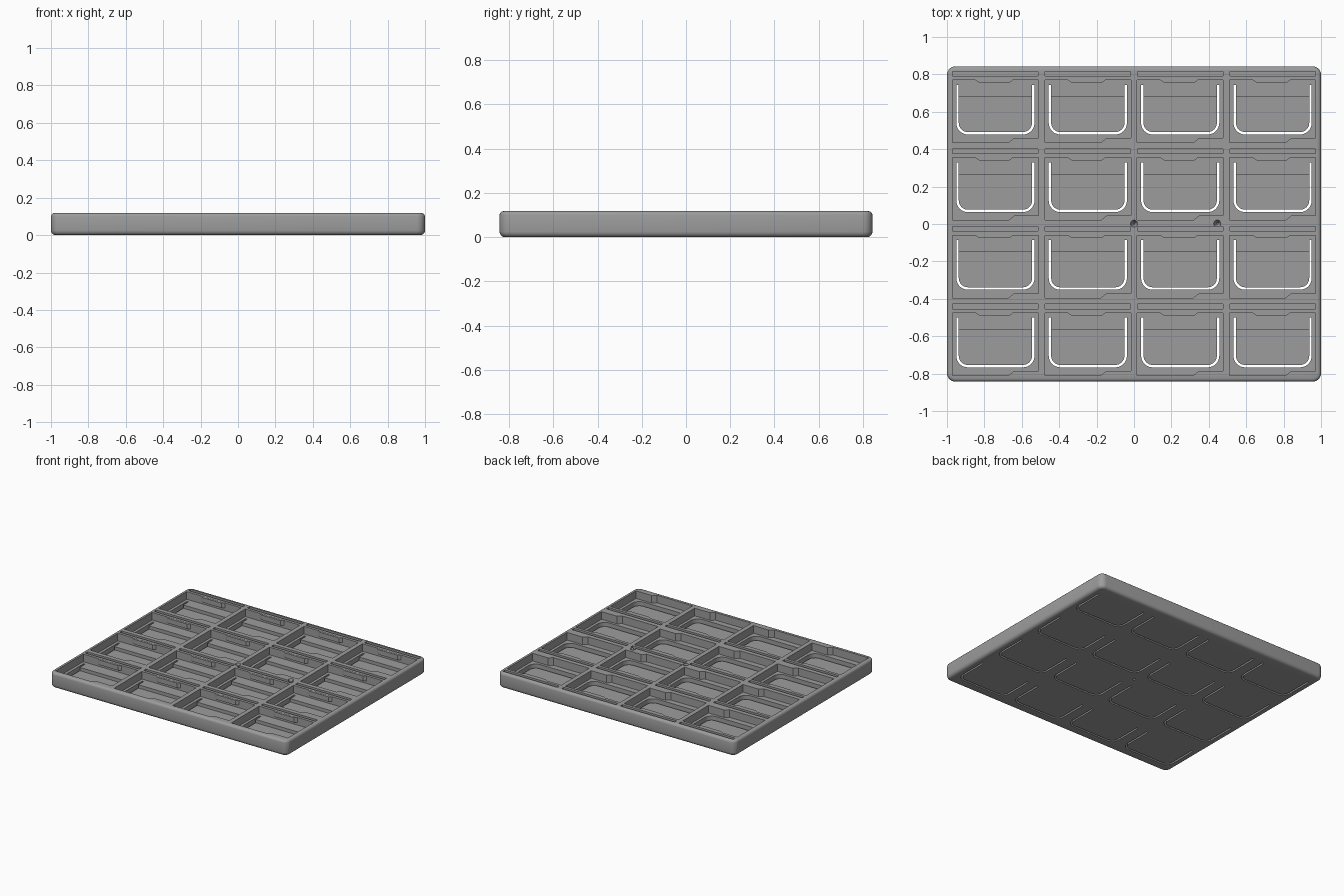
import bpy, bmesh, math

if "Cube" in bpy.data.objects:
    bpy.data.objects.remove(bpy.data.objects["Cube"])

PITCH_X, PITCH_Y = 0.494, 0.415
CELLS = [((i - 1.5) * PITCH_X, (1.5 - j) * PITCH_Y - 0.02) for j in range(4) for i in range(4)]
FLOOR, TONGUE, TOP = 0.06, 0.035, 0.118

grey = bpy.data.materials.new("plastic grey")
grey.diffuse_color = (0.335, 0.335, 0.335, 1)
grey.use_nodes = True
grey.node_tree.nodes["Principled BSDF"].inputs["Base Color"].default_value = grey.diffuse_color


def prism(bm, pts, z0, z1):
    """Closed upward extrusion of an outline."""
    lo = [bm.verts.new((x, y, z0)) for x, y in pts]
    hi = [bm.verts.new((x, y, z1)) for x, y in pts]
    bm.faces.new(lo[::-1])
    bm.faces.new(hi)
    for i in range(len(pts)):
        j = (i + 1) % len(pts)
        bm.faces.new((lo[i], lo[j], hi[j], hi[i]))


def rect(x0, y0, x1, y1):
    return [(x0, y0), (x1, y0), (x1, y1), (x0, y1)]


def arc(cx, cy, r, a0, a1, n=8):
    return [(cx + r * math.cos(math.radians(a0 + (a1 - a0) * k / n)),
             cy + r * math.sin(math.radians(a0 + (a1 - a0) * k / n))) for k in range(n + 1)]


def make(name, bm):
    bmesh.ops.recalc_face_normals(bm, faces=bm.faces)
    me = bpy.data.meshes.new(name)
    bm.to_mesh(me)
    bm.free()
    me.materials.append(grey)
    ob = bpy.data.objects.new(name, me)
    bpy.context.collection.objects.link(ob)
    return ob


def repeated(name, outline, z0, z1):
    """One outline extruded in every cell."""
    bm = bmesh.new()
    for cx, cy in CELLS:
        prism(bm, [(x + cx, y + cy) for x, y in outline], z0, z1)
    return make(name, bm)


# Tray block: rounded corners, soft bottom and top edges
def block_loop(inset):
    r, hx, hy = 0.045 - inset, 0.955, 0.798
    pts = []
    for sx, sy, a in ((1, 1, 0), (-1, 1, 90), (-1, -1, 180), (1, -1, 270)):
        pts += arc(sx * hx, sy * hy, r, a, a + 90, 6)
    return pts


def edge_profile(r, angles, top):
    out = []
    for a in angles:
        d, h = r * (1 - math.cos(math.radians(a))), r * (1 - math.sin(math.radians(a)))
        out.append((d, TOP - h if top else h))
    return out


profile = edge_profile(0.025, (90, 67, 45, 22, 0), False) + edge_profile(0.018, (0, 30, 60, 90), True)
bm = bmesh.new()
loops = [[bm.verts.new((x, y, z)) for x, y in block_loop(i)] for i, z in profile]
bm.faces.new(loops[0][::-1])
bm.faces.new(loops[-1])
for a, b in zip(loops, loops[1:]):
    for i in range(len(a)):
        j = (i + 1) % len(a)
        bm.faces.new((a[i], a[j], b[j], b[i]))
tray = make("tray", bm)

# Pockets with a stepped front wall
pocket = [(-0.23, -0.167), (0.07, -0.167), (0.1, -0.143), (0.23, -0.143), (0.23, 0.167), (-0.23, 0.167)]
# U-shaped cut that frees a flexible tongue in each floor
HW, Y0, Y1, R, T = 0.209, -0.124, 0.142, 0.062, 0.013


def u_path(inset, top):
    r = R - inset
    return ([(-HW + inset, top)] + arc(-HW + R, Y0 + R, r, 180, 270)
            + arc(HW - R, Y0 + R, r, 270, 360) + [(HW - inset, top)])


cutters = [
    repeated("pocket_cutter", pocket, FLOOR, 0.2),
    repeated("groove_cutter", rect(-0.229, 0.189, 0.229, 0.214), FLOOR, 0.2),
    repeated("tongue_cutter", u_path(T / 2, 0.077), TONGUE, 0.08),
    repeated("slot_cutter", u_path(0, Y1) + u_path(T, Y1)[::-1], -0.05, 0.085),
]
# Conical locating holes from above and a small pin hole from below
bm = bmesh.new()
for x in (0, 0.445):
    cone = bmesh.ops.create_cone(bm, cap_ends=True, segments=24, radius1=0.004, radius2=0.022, depth=0.06)
    bmesh.ops.translate(bm, verts=cone["verts"], vec=(x, 0.002, TOP - 0.02))
cutters.append(make("hole_cutter", bm))
bm = bmesh.new()
prism(bm, arc(0, 0.002, 0.009, 0, 337.5, 15), -0.05, 0.02)
cutters.append(make("pin_hole_cutter", bm))

for c in cutters:
    c.hide_render = True
    m = tray.modifiers.new(c.name, "BOOLEAN")
    m.operation, m.solver, m.object = "DIFFERENCE", "EXACT", c

# Bake the cuts and drop the cutters
dg = bpy.context.evaluated_depsgraph_get()
mesh = bpy.data.meshes.new_from_object(tray.evaluated_get(dg))
tray.modifiers.clear()
tray.data = mesh
for c in cutters:
    bpy.data.objects.remove(c)

# Retaining tabs on the back wall of each pocket
tabs = repeated("retaining_tabs", [(-0.115, 0.172), (-0.085, 0.152), (0.075, 0.152), (0.1, 0.172)],
                0.08, TOP - 0.001)

bpy.context.view_layer.objects.active = tray
tray.select_set(True)
bpy.ops.object.shade_smooth_by_angle(angle=math.radians(31))
